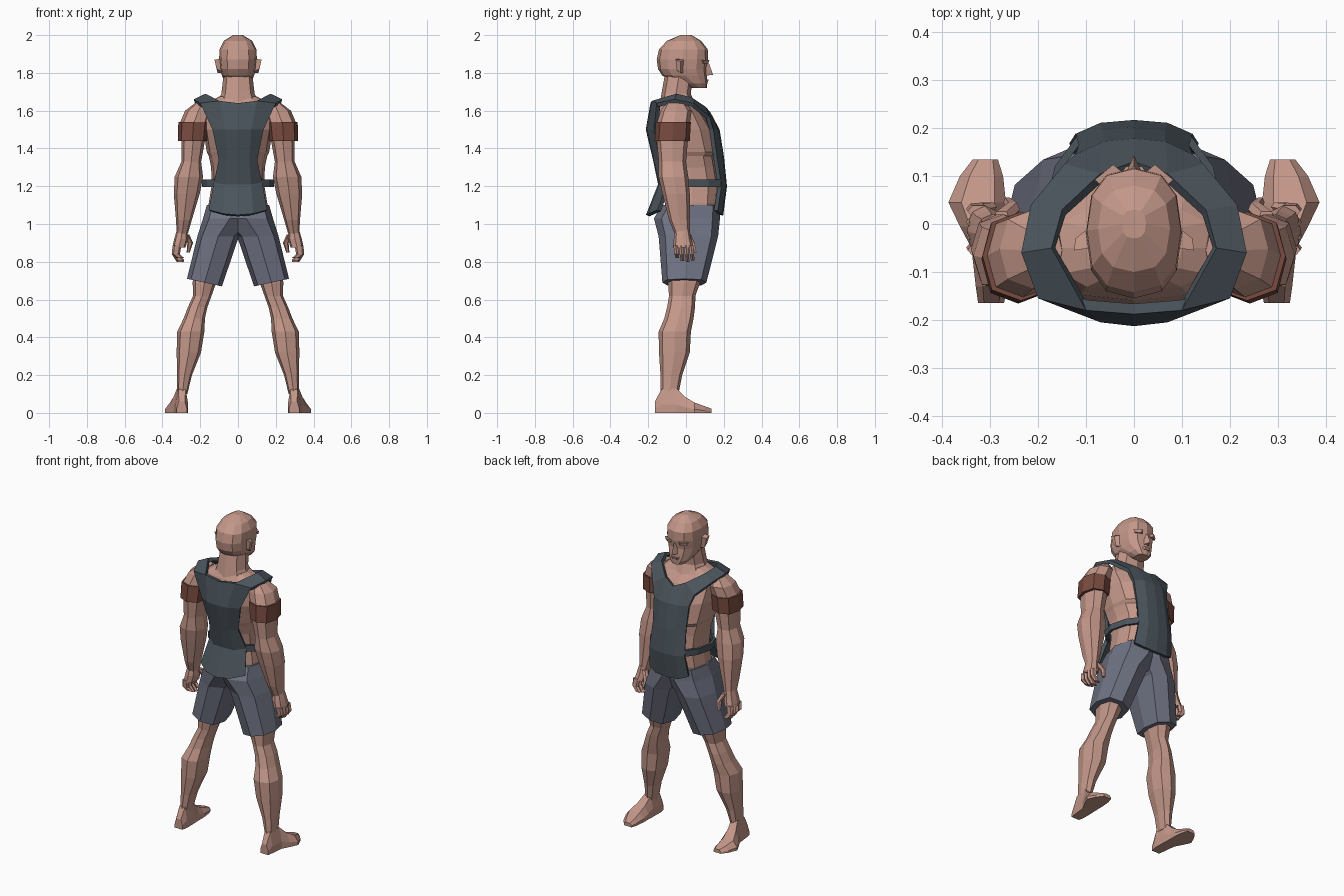
import bpy, bmesh, math

def mat(name, rgb):
    m = bpy.data.materials.new(name)
    m.diffuse_color = (*rgb, 1)
    return m

SKIN = mat("skin", (0.55, 0.31, 0.25))
VEST = mat("dark_slate", (0.07, 0.09, 0.108))
SHORTS = mat("grey_blue", (0.158, 0.168, 0.225))
BAND = mat("red_brown", (0.19, 0.07, 0.05))

def make(name, verts, faces, m, mirror=False, thick=0.0, fix=True):
    me = bpy.data.meshes.new(name)
    me.from_pydata(verts, [], faces)
    me.materials.append(m)
    if fix:
        bm = bmesh.new()
        bm.from_mesh(me)
        bmesh.ops.recalc_face_normals(bm, faces=bm.faces)
        bm.to_mesh(me)
        bm.free()
    ob = bpy.data.objects.new(name, me)
    bpy.context.collection.objects.link(ob)
    if mirror:
        mod = ob.modifiers.new("mirror", 'MIRROR')
        mod.use_mirror_merge = thick > 0
    if thick:
        sol = ob.modifiers.new("thickness", 'SOLIDIFY')
        sol.thickness = thick
        sol.offset = -1
    return ob

def bridge(name, rings, m, mirror=False):
    """Closed tube through equal-length point rings."""
    n = len(rings[0])
    faces = [(r*n+i, r*n+(i+1) % n, (r+1)*n+(i+1) % n, (r+1)*n+i)
             for r in range(len(rings)-1) for i in range(n)]
    last = (len(rings)-1)*n
    faces += [tuple(range(n)), tuple(range(last, last+n))]
    return make(name, [p for r in rings for p in r], faces, m, mirror)

def loft(name, rows, m, mirror=False, n=8, power=0.8):
    """Rows give z, x range, y range and an optional sideways tilt."""
    rings = []
    for z, x0, x1, y0, y1, *tilt in rows:
        dz = tilt[0] if tilt else 0
        ring = []
        for i in range(n):
            a = 2*math.pi*i/n
            c, s = [math.copysign(abs(v)**power, v) if abs(v) > 1e-6 else 0
                    for v in (math.cos(a), math.sin(a))]
            ring.append(((x0+x1)/2 + c*(x1-x0)/2, (y0+y1)/2 + s*(y1-y0)/2, z + c*dz/2))
        rings.append(ring)
    return bridge(name, rings, m, mirror)

def sym(rows):
    return [(z, -w, w, y0, y1) for z, w, y0, y1 in rows]

# Head and neck
loft("head", sym([(1.72, .04, .03, .11), (1.745, .065, -.03, .113), (1.785, .085, -.125, .112),
                  (1.82, .095, -.148, .108), (1.87, .1, -.155, .117), (1.925, .098, -.143, .115),
                  (1.97, .075, -.1, .08), (2.0, .025, -.03, .03)]), SKIN, n=12, power=.8)
loft("neck", sym([(1.63, .12, -.14, .05), (1.69, .088, -.13, .025), (1.8, .075, -.11, .04)]), SKIN)

# Face: nose, brows and ears
make("nose", [(-.02, .1, 1.785), (.02, .1, 1.785), (0, .143, 1.79), (-.01, .1, 1.86), (.01, .1, 1.86),
              (0, .122, 1.85)],
     [(0, 1, 2), (3, 5, 4), (0, 2, 5, 3), (1, 4, 5, 2), (0, 3, 4, 1)], SKIN)
loft("brow", [(1.85, .008, .075, .07, .117), (1.868, .005, .082, .06, .124)], SKIN, True, n=4, power=.5)
loft("lips", [(1.752, -.025, .025, .09, .118), (1.765, -.028, .028, .09, .122)], SKIN, n=6)
make("ear", [(.088, -.015, 1.80), (.09, -.005, 1.87), (.09, -.05, 1.875), (.088, -.045, 1.81),
             (.108, -.03, 1.80), (.122, -.03, 1.86), (.125, -.055, 1.87), (.112, -.05, 1.82)],
     [(0, 1, 2, 3), (4, 5, 6, 7), (0, 1, 5, 4), (1, 2, 6, 5), (2, 3, 7, 6), (3, 0, 4, 7)], SKIN, True)

# Trunk
loft("trunk", sym([(1.04, .155, -.11, .16), (1.11, .155, -.11, .17), (1.2, .14, -.11, .175),
                   (1.3, .142, -.125, .16), (1.36, .155, -.14, .15), (1.38, .165, -.145, .165),
                   (1.5, .185, -.175, .14), (1.59, .19, -.16, .085), (1.64, .165, -.14, .04),
                   (1.675, .1, -.12, .02)]), SKIN, n=12, power=.75)

# Arms, bands and hands
loft("arm", [(1.65, .15, .215, -.1, -.01), (1.6, .14, .28, -.135, .03), (1.53, .16, .31, -.155, .02),
             (1.44, .175, .3, -.155, .01), (1.33, .195, .3, -.145, 0), (1.25, .185, .335, -.145, .012),
             (1.16, .203, .34, -.125, .02), (1.02, .245, .328, -.09, .02), (.95, .265, .325, -.06, .02)],
     SKIN, True)
loft("arm_band", [(1.54, .155, .316, -.16, .026), (1.44, .165, .318, -.166, .02)], BAND, True)
loft("palm", [(.965, .268, .325, -.058, .02), (.92, .265, .338, -.065, .028), (.875, .278, .348, -.068, .04)],
     SKIN, True)
for i in range(4):
    y = -.068 + i*.027
    drop = (.02, .005, 0, .008)[i]
    loft(f"finger_{i+1}", [(.885, .3, .347, y, y+.027), (.84, .308, .35, y+.006, y+.031),
                           (.8+drop, .285, .325, y+.012, y+.033)], SKIN, True, n=6)
loft("thumb", [(.945, .258, .295, -.01, .028), (.9, .238, .268, .015, .047), (.85, .255, .272, .035, .056)],
     SKIN, True, n=6)

# Legs
loft("leg", [(.76, .11, .235, -.09, .08), (.69, .115, .24, -.095, .075), (.62, .14, .238, -.09, .05),
             (.56, .162, .265, -.1, .048), (.5, .175, .288, -.115, .04), (.43, .178, .322, -.145, .026),
             (.32, .196, .325, -.143, .02), (.2, .244, .322, -.135, -.02), (.1, .268, .322, -.135, -.04)],
     SKIN, True)

# Feet, sectioned from heel to toe
foot = []
for x, y, w, h in [(.298, -.165, .027, .06), (.297, -.13, .033, .125), (.302, -.05, .037, .13),
                   (.315, -.005, .048, .085), (.327, .045, .06, .055), (.318, .1, .045, .035),
                   (.31, .135, .026, .022)]:
    foot.append([(x-w, y, 0), (x+w, y, 0), (x+w, y, h*.35), (x+w*.55, y, h), (x-w*.6, y, h), (x-w, y, h*.4)])
bridge("foot", foot, SKIN, True)

# Shorts
loft("shorts", [(1.1, -.1, .165, -.125, .178), (1.03, -.1, .185, -.17, .18), (.935, -.005, .215, -.145, .17),
                (.69, .085, .27, -.125, .108, .04)], SHORTS, True, power=.75)

# Vest panels: three columns from the centre line to the side edge
back = [[(0, -.212, 1.048), (.08, -.2, 1.055), (.155, -.15, 1.075)],
        [(0, -.148, 1.21), (.07, -.142, 1.21), (.128, -.1, 1.22)],
        [(0, -.175, 1.34), (.06, -.17, 1.34), (.102, -.14, 1.34)],
        [(0, -.213, 1.5), (.07, -.205, 1.5), (.135, -.17, 1.5)],
        [(0, -.188, 1.64), (.1, -.18, 1.652), (.2, -.155, 1.64)]]
front = [[(0, .13, 1.59), (.07, .105, 1.62), (.145, .125, 1.57)],
         [(0, .178, 1.5), (.065, .172, 1.5), (.122, .145, 1.5)],
         [(0, .202, 1.35), (.065, .196, 1.35), (.115, .165, 1.35)],
         [(0, .217, 1.2), (.07, .211, 1.2), (.122, .188, 1.2)],
         [(0, .197, 1.045), (.08, .191, 1.05), (.135, .168, 1.07)]]
strap = [[(.172, -.05, 1.69), (.235, -.06, 1.66)], [(.15, .03, 1.67), (.215, .04, 1.64)]]

def sheet(name, rows, m, thick):
    n = len(rows[0])
    faces = [(r*n+c, r*n+c+1, (r+1)*n+c+1, (r+1)*n+c)
             for r in range(len(rows)-1) for c in range(n-1)]
    return make(name, [p for r in rows for p in r], faces, m, True, thick, False)

sheet("vest_back", back, VEST, .022)
sheet("vest_front", front, VEST, .022)
sheet("vest_shoulder", [back[-1][1:]] + strap + [front[0][1:]], VEST, .022)

# Side belt joining the vest panels
path = [(.118, .185), (.165, .12), (.19, .02), (.165, -.06), (.115, -.105)]
sheet("side_belt", [[(x, y, 1.235) for x, y in path], [(x, y, 1.197) for x, y in path]], VEST, .015)
